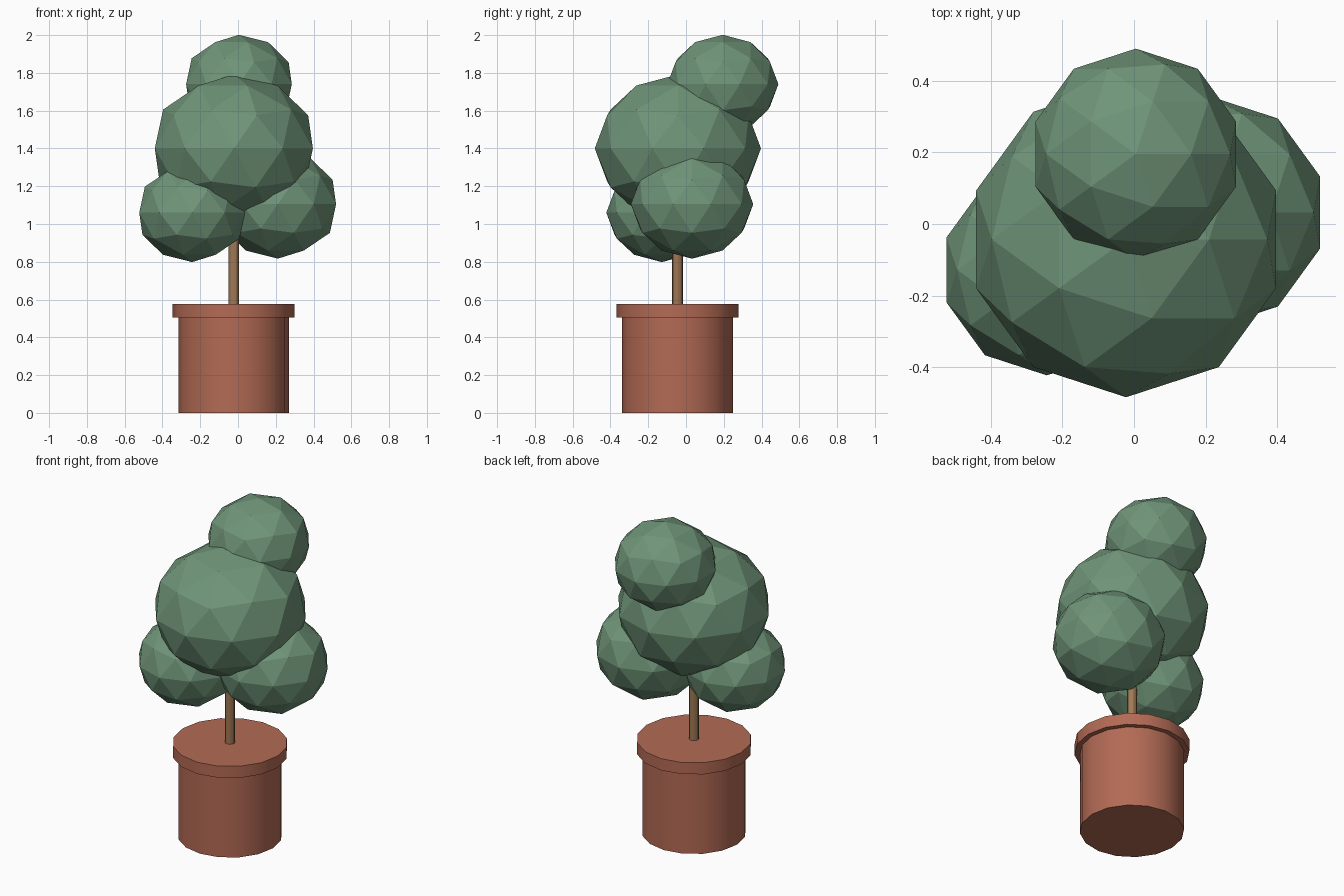
import bpy
import math

cube = bpy.data.objects.get("Cube")
if cube:
    bpy.data.objects.remove(cube, do_unlink=True)


def make_material(name, colour):
    mat = bpy.data.materials.new(name)
    mat.use_nodes = True
    mat.diffuse_color = (*colour, 1)
    mat.node_tree.nodes["Principled BSDF"].inputs["Base Color"].default_value = (*colour, 1)
    return mat


leaf_green = make_material("leaf green", (0.16, 0.30, 0.19))
terracotta = make_material("terracotta", (0.45, 0.145, 0.09))
bark_brown = make_material("bark brown", (0.35, 0.19, 0.09))

# The pot and trunk share one upright axis
AXIS = (-0.023, -0.045)


def finish(name, mat):
    obj = bpy.context.object
    obj.name = name
    obj.data.materials.append(mat)
    return obj


def cylinder(name, radius, bottom, top, sides, mat):
    bpy.ops.mesh.primitive_cylinder_add(
        vertices=sides, radius=radius, depth=top - bottom,
        location=(*AXIS, (bottom + top) / 2))
    obj = finish(name, mat)
    bpy.ops.object.shade_smooth_by_angle(angle=math.radians(30))
    return obj


def foliage(name, radius, centre):
    # Faceted, slightly flattened ball of leaves
    bpy.ops.mesh.primitive_ico_sphere_add(subdivisions=2, radius=radius, location=centre)
    obj = finish(name, leaf_green)
    obj.scale.z = 0.89
    return obj


# Pot, rim and trunk
cylinder("pot_body", 0.293, 0, 0.51, 16, terracotta)
cylinder("pot_rim", 0.323, 0.505, 0.577, 16, terracotta)
cylinder("trunk", 0.028, 0.56, 1.2, 12, bark_brown)

# Foliage
foliage("foliage_middle", 0.44, (-0.022, -0.043, 1.40))
foliage("foliage_top", 0.294, (0.005, 0.195, 1.74))
foliage("foliage_lower_right", 0.294, (-0.243, -0.128, 1.06))
foliage("foliage_lower_left", 0.324, (0.211, 0.032, 1.105))
